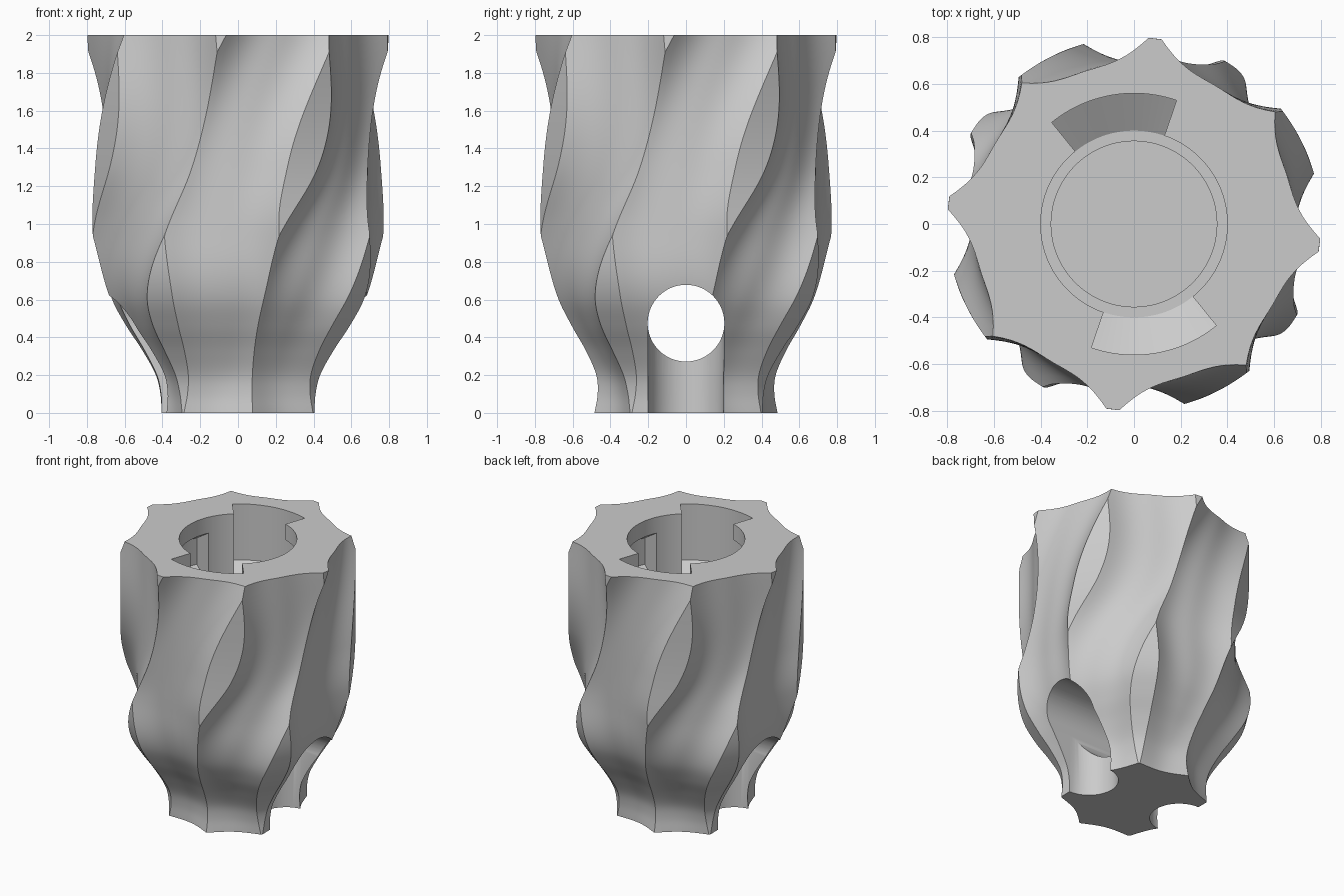
import bpy, bmesh, math
from math import sin, cos, pi, radians

cube = bpy.data.objects.get("Cube")
if cube:
    bpy.data.objects.remove(cube, do_unlink=True)

grey = bpy.data.materials.new("mid_grey")
grey.use_nodes = True
grey.diffuse_color = (0.6, 0.6, 0.6, 1)
grey.node_tree.nodes["Principled BSDF"].inputs["Base Color"].default_value = (0.6, 0.6, 0.6, 1)


def spline(pts, z):
    """Smooth value at height z through (z, value) points."""
    def slope(i):
        a, b = pts[max(i - 1, 0)], pts[min(i + 1, len(pts) - 1)]
        return (b[1] - a[1]) / (b[0] - a[0])
    i = max(k for k in range(len(pts) - 1) if pts[k][0] <= z + 1e-9)
    (z0, v0), (z1, v1) = pts[i], pts[i + 1]
    d = z1 - z0
    t = (z - z0) / d
    s = t * t * (3 - 2 * t)
    return (v0 + (v1 - v0) * s + d * slope(i) * t * (1 - t) ** 2
            - d * slope(i + 1) * t * t * (1 - t))


def make_object(name, bm):
    bmesh.ops.remove_doubles(bm, verts=bm.verts, dist=1e-5)
    bmesh.ops.recalc_face_normals(bm, faces=bm.faces)
    mesh = bpy.data.meshes.new(name)
    bm.to_mesh(mesh)
    bm.free()
    mesh.materials.append(grey)
    ob = bpy.data.objects.new(name, mesh)
    bpy.context.collection.objects.link(ob)
    return ob


def loft(name, rings):
    """Skin a list of equal closed rings, with end caps."""
    bm = bmesh.new()
    vs = [[bm.verts.new(p) for p in ring] for ring in rings]
    n = len(vs[0])
    for a, b in zip(vs, vs[1:]):
        for i in range(n):
            j = (i + 1) % n
            bm.faces.new((a[i], a[j], b[j], b[i]))
    bm.faces.new(vs[0][::-1])
    bm.faces.new(vs[-1])
    return make_object(name, bm)


# Fluted body: outer radius, twist, flute shape and sideways weave by height
RADIUS = [(0, .495), (.1, .49), (.2, .508), (.33, .58), (.46, .67), (.6, .75),
          (.75, .79), (.95, .8), (1.3, .8), (2, .8)]
TWIST = [(0, -81), (.4, -80.5), (.65, -78), (1, -73), (1.3, -64.5), (1.6, -58), (2, -51.5)]
POWER = [(0, 2), (.25, 2.1), (.75, 3), (1, 3), (2, 3)]
VALLEY = 0.86
HALF = 22.5
STEPS = 18


def body_ring(z):
    r, m, power = spline(RADIUS, z), spline(TWIST, z), spline(POWER, z)
    w = 7 * sin(2 * pi * (z + .03) / 1.94)
    ring = []
    for k in range(8):
        s = w if k % 2 == 0 else -w
        lo, hi = -min(HALF, HALF + s), min(HALF, HALF - s)
        for i in range(STEPS + 1):
            d = lo + (hi - lo) * i / STEPS
            rr = r * (VALLEY + (1 - VALLEY) * abs(d / HALF) ** power)
            a = radians(m - HALF + 45 * k + s + d)
            ring.append((rr * cos(a), rr * sin(a), z))
    return ring


body = loft("fluted_body", [body_ring(2 * i / 90) for i in range(91)])


# Cutters
def wedge(name, profile, start, end):
    """Sweep an (r, z) profile around z between two angles."""
    rings = []
    for i in range(25):
        a = radians(start + (end - start) * i / 24)
        rings.append([(r * cos(a), r * sin(a), z) for r, z in profile])
    return loft(name, rings)


def disc(r, z, n=96):
    return [(r * cos(2 * pi * i / n), r * sin(2 * pi * i / n), z) for i in range(n)]


# Socket with a ledge, two entry slots and their undercut locking tracks
LEDGE = 1.48
cutters = [loft("bore", [disc(.4, LEDGE), disc(.4, 2.1)]),
           loft("inner_bore", [disc(.355, LEDGE - .1), disc(.355, LEDGE + .1)])]
entry = [(.38, LEDGE + .002), (.4, LEDGE + .002), (.56, LEDGE + .1), (.56, 2.1), (.38, 2.1)]
track = [(.38, LEDGE + .004), (.4, LEDGE + .004), (.56, LEDGE + .102),
         (.56, 1.78), (.4, 1.88), (.38, 1.88)]
for side in (0, 180):
    cutters.append(wedge("entry_slot", entry, -109 + side, -51 + side))
    cutters.append(wedge("lock_track", track, -205 + side, -108 + side))

# Cross hole through the base and an open groove below it on each side
HOLE_Z, HOLE_R = .475, .203
hole = [[(x, p[0], HOLE_Z + p[1]) for p in disc(HOLE_R, 0)] for x in (-1, 1)]
cutters.append(loft("cross_hole", hole))
for side in (-1, 1):
    outline = [(side, .2), (side, -.2)]
    for i in range(33):
        a = -pi / 2 - pi * i / 32
        outline.append((side * (.4 + .2 * cos(a)), .2 * sin(a)))
    cutters.append(loft("groove", [[(x, y, z) for x, y in outline] for z in (-.1, HOLE_Z)]))

bpy.ops.object.select_all(action="DESELECT")
body.select_set(True)
bpy.context.view_layer.objects.active = body
for c in cutters:
    c.hide_render = True
    mod = body.modifiers.new(c.name, "BOOLEAN")
    mod.operation = "DIFFERENCE"
    mod.solver = "EXACT"
    mod.object = c
    bpy.ops.object.modifier_apply(modifier=mod.name)
    bpy.data.objects.remove(c, do_unlink=True)

bpy.ops.object.shade_smooth_by_angle(angle=radians(25))
